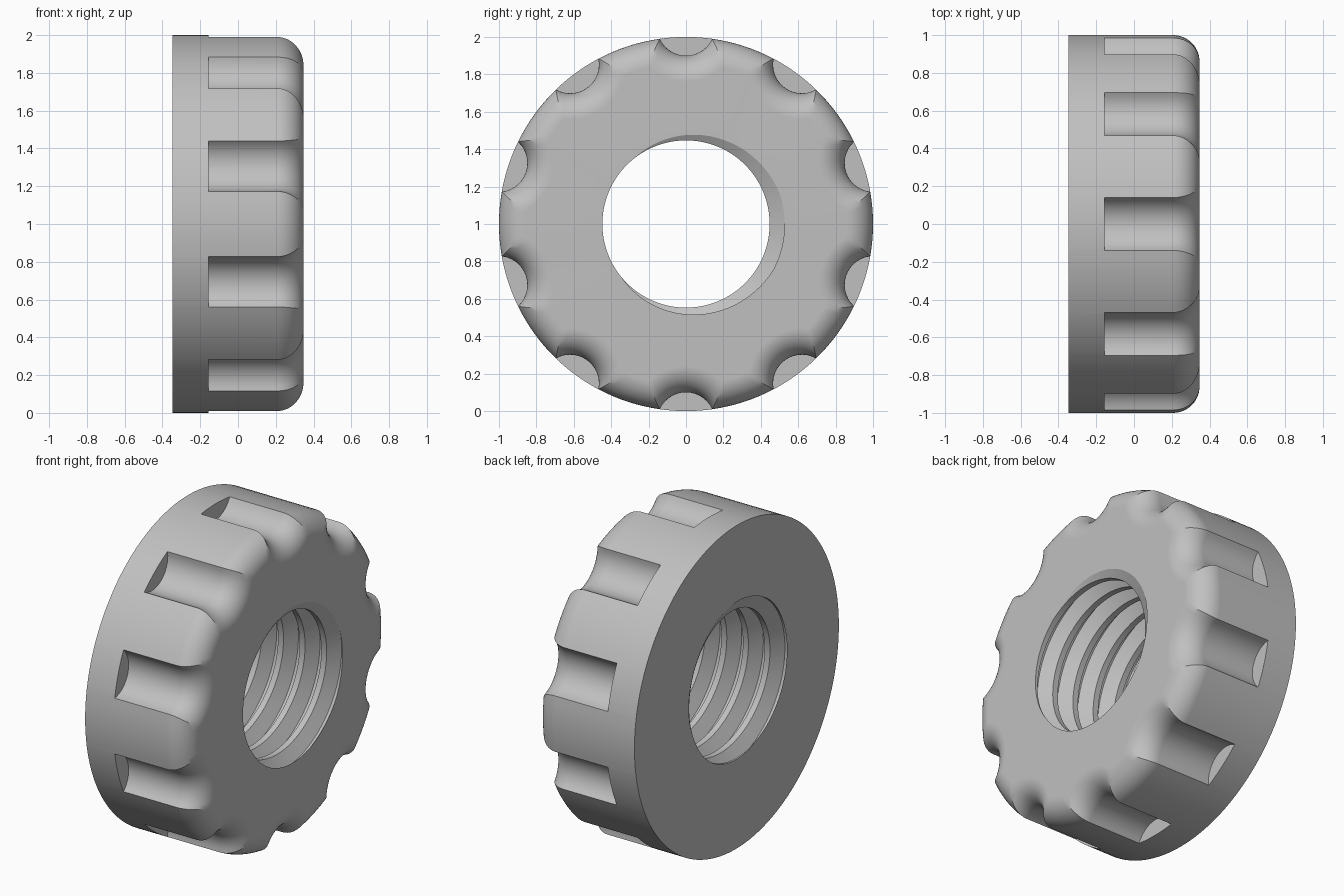
import bpy, bmesh
from math import pi, sin, cos, acos, atan2, radians

if "Cube" in bpy.data.objects:
    bpy.data.objects.remove(bpy.data.objects["Cube"])

HALF = 0.347                      # half thickness along x
SHOULDER = -0.155                 # where the grip notches begin
FILLET = 0.14
NOTCHES, ARC, LAND = 10, 14, 8    # notch count and segments per notch / land
STEP = 2 * pi / NOTCHES
NOTCH_R, NOTCH_C = 0.154, 1.054   # notch radius and distance from the axis
MINOR, MAJOR, PITCH = 0.447, 0.527, 0.148
START = radians(-5)               # groove position on the front face


def outline(d):
    """Scalloped outline inset by d, as (radius, angle) pairs."""
    r, big = 1 - d, NOTCH_R + d
    phi = acos((r * r + NOTCH_C ** 2 - big * big) / (2 * r * NOTCH_C))
    beta = atan2(r * sin(phi), NOTCH_C - r * cos(phi))
    pts = []
    for k in range(NOTCHES):
        mid = (k + 0.5) * STEP
        for i in range(ARC):
            t = beta * (2 * i / ARC - 1)
            a, b = NOTCH_C - big * cos(t), big * sin(t)
            pts.append(((a * a + b * b) ** 0.5, mid + atan2(b, a)))
        for i in range(LAND):
            pts.append((r, mid + phi + (STEP - 2 * phi) * i / LAND))
    return pts + [(pts[0][0], pts[0][1] + 2 * pi)]


def point(x, r, a):
    return (x, r * cos(a), 1 + r * sin(a))


def thread_radius(x, a):
    """Trapezoid thread groove with flat root and crest."""
    u = (x - HALF) / PITCH - (a - START) / (2 * pi)
    u = abs(u - round(u))
    f = min(1, max(0, (0.375 - u) / 0.3125))
    return MINOR + (MAJOR - MINOR) * f


# Outer skin: back rim, shoulder, notched wall, rounded front edge
base = outline(0)
rings = [[point(x, 1, a) for r, a in base] for x in (-HALF, SHOULDER)]
rings.append([point(SHOULDER, r, a) for r, a in base])
for i in range(13):
    t = i / 12 * pi / 2
    x = HALF - FILLET + FILLET * sin(t)
    rings.append([point(x, r, a) for r, a in outline(FILLET * (1 - cos(t)))])

# Threaded bore: helical rows clipped at both faces
angles = [a for r, a in outline(FILLET)]
for k in range(2, -8, -1):
    for u in (0.375, 0.0625, -0.0625, -0.375):
        row = []
        for a in angles:
            x = HALF + PITCH * (k + u + (a - START) / (2 * pi))
            x = min(HALF, max(-HALF, x))
            row.append(point(x, thread_radius(x, a), a))
        rings.append(row)
rings.append(rings[0])

# Skin the rows into one closed body
bm = bmesh.new()
rows = [[bm.verts.new(p) for p in ring] for ring in rings]
for lower, upper in zip(rows, rows[1:]):
    for j in range(len(lower) - 1):
        bm.faces.new((lower[j], lower[j + 1], upper[j + 1], upper[j]))
bmesh.ops.remove_doubles(bm, verts=bm.verts, dist=1e-5)
bmesh.ops.recalc_face_normals(bm, faces=bm.faces)
mesh = bpy.data.meshes.new("threaded_grip_nut")
bm.to_mesh(mesh)
bm.free()
nut = bpy.data.objects.new("threaded_grip_nut", mesh)
bpy.context.collection.objects.link(nut)

# Plain grey finish
grey = bpy.data.materials.new("plain_grey")
grey.use_nodes = True
grey.diffuse_color = (0.53, 0.53, 0.53, 1)
grey.node_tree.nodes["Principled BSDF"].inputs["Base Color"].default_value = grey.diffuse_color
mesh.materials.append(grey)

# Smooth shading with crisp edges and flat end faces
bpy.ops.object.select_all(action="DESELECT")
nut.select_set(True)
bpy.context.view_layer.objects.active = nut
bpy.ops.object.shade_smooth_by_angle(angle=radians(30))
weighted = nut.modifiers.new("weighted_normals", "WEIGHTED_NORMAL")
weighted.keep_sharp = True
